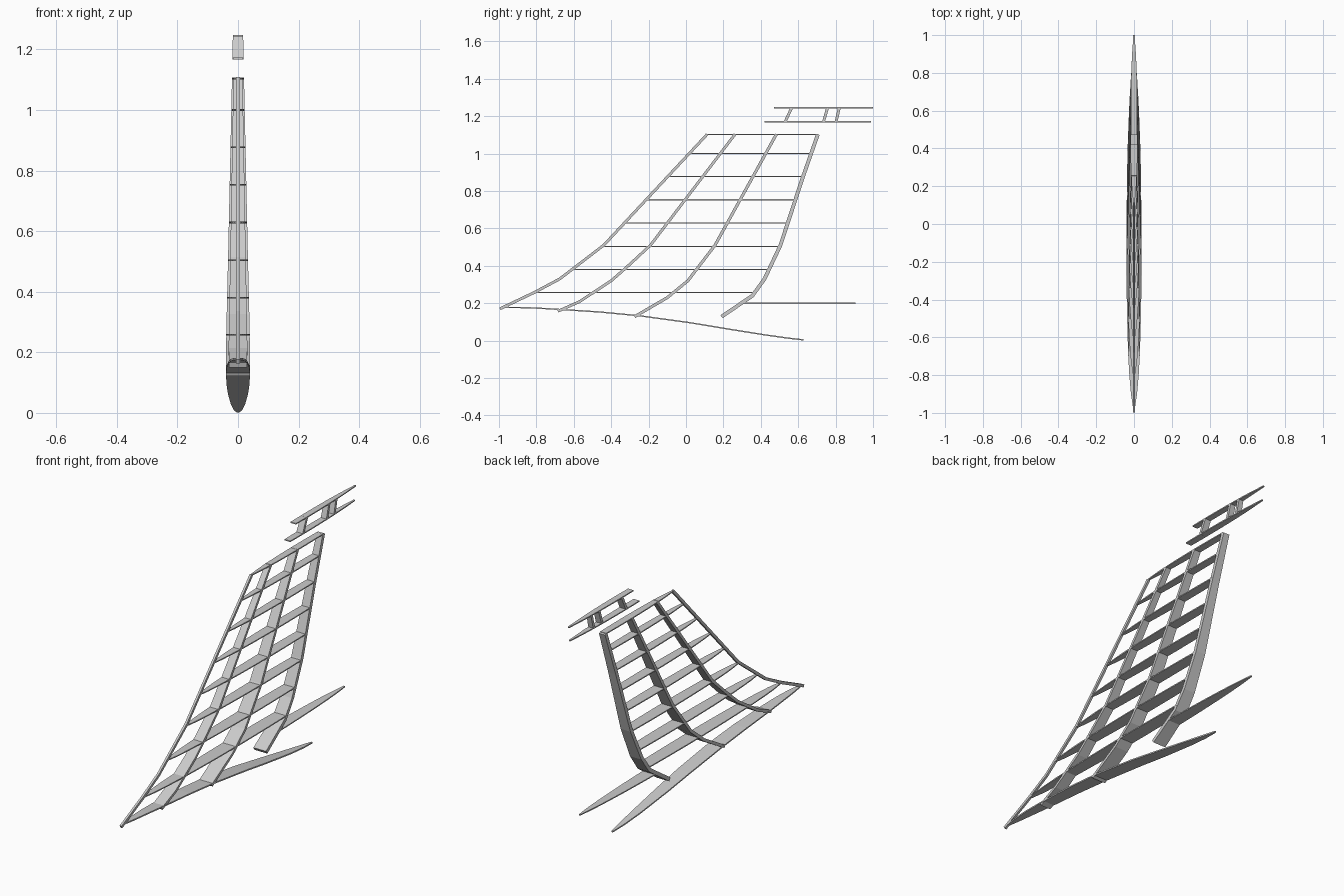
import bpy, bmesh
from mathutils import Vector

cube = bpy.data.objects.get("Cube")
if cube:
    bpy.data.objects.remove(cube, do_unlink=True)

grey = bpy.data.materials.new("light grey metal")
grey.use_nodes = True
COLOUR = (0.6, 0.6, 0.6, 1)
grey.diffuse_color = COLOUR
grey.node_tree.nodes["Principled BSDF"].inputs["Base Color"].default_value = COLOUR


def interp(points, x):
    """Piecewise linear lookup, held constant beyond both ends."""
    if x <= points[0][0]:
        return points[0][1]
    for (a, p), (b, q) in zip(points, points[1:]):
        if x <= b:
            return p + (q - p) * (x - a) / (b - a)
    return points[-1][1]


# Fin outline as (height, value): leading edge, trailing edge, half thickness
LEADING = [(0.17, -0.99), (0.258, -0.81), (0.33, -0.675), (0.51, -0.44), (1.105, 0.115), (1.25, 0.25)]
TRAILING = [(0.2, 0.905), (1.1, 0.98), (1.25, 1.0)]
THICKNESS = [(0.13, 0.040), (0.26, 0.039), (0.38, 0.036), (0.63, 0.030), (1.1, 0.020), (1.25, 0.017)]


def half_width(y, z, tail=None):
    """Symmetric aerofoil half width at a point of the fin."""
    front = interp(LEADING, z)
    back = tail or interp(TRAILING, z)
    t = min(max((y - front) / (back - front), 0), 1)
    return max(interp(THICKNESS, z) * 2.24 * t ** 0.55 * (1 - t) ** 0.62, 0.004)


def ribbon(name, path, thick, least=0.004, tail=None):
    """Flat strip across x that follows a path in the y-z plane."""
    bm = bmesh.new()
    pts = [Vector(p) for p in path]
    rings = []
    for i, p in enumerate(pts):
        along = (pts[min(i + 1, len(pts) - 1)] - pts[max(i - 1, 0)]).normalized()
        off = Vector((-along.y, along.x)) * thick / 2
        w = max(half_width(p.x, p.y, tail), least)
        corners = [(-w, p - off), (w, p - off), (w, p + off), (-w, p + off)]
        rings.append([bm.verts.new((x, q.x, q.y)) for x, q in corners])
    for a, b in zip(rings, rings[1:]):
        for k in range(4):
            n = (k + 1) % 4
            bm.faces.new((a[k], a[n], b[n], b[k]))
    bm.faces.new(rings[0][::-1])
    bm.faces.new(rings[-1])
    bmesh.ops.recalc_face_normals(bm, faces=bm.faces)
    mesh = bpy.data.meshes.new(name)
    bm.to_mesh(mesh)
    bm.free()
    mesh.materials.append(grey)
    obj = bpy.data.objects.new(name, mesh)
    bpy.context.collection.objects.link(obj)
    return obj


def rib(name, z, start, end):
    steps = 14
    path = [(start + (end - start) * i / steps, z) for i in range(steps + 1)]
    return ribbon(name, path, 0.006)


# Swept spars, front to back
leading = [(-0.995, 0.17), (-0.81, 0.258), (-0.675, 0.33), (-0.44, 0.51), (0.113, 1.103)]
second = [(-0.685, 0.157), (-0.57, 0.208), (-0.40, 0.32), (-0.32, 0.39), (-0.19, 0.51), (0.262, 1.103)]
third = [(-0.275, 0.128), (-0.10, 0.23), (0.01, 0.32), (0.155, 0.51), (0.483, 1.103)]
rear = [(0.19, 0.128), (0.355, 0.24), (0.42, 0.33), (0.505, 0.51), (0.62, 0.86), (0.705, 1.103)]
ribbon("leading_edge_spar", leading, 0.015, 0.006)
ribbon("front_spar", second, 0.015)
ribbon("middle_spar", third, 0.016)
ribbon("rear_spar", rear, 0.020)

# Horizontal ribs between the leading edge and the rear spar
rear_line = [(z, y) for y, z in rear]
for i, z in enumerate((0.258, 0.38, 0.504, 0.628, 0.753, 0.877, 1.0, 1.103)):
    rib(f"rib_{i + 1}", z, interp(LEADING, z), interp(rear_line, z))

# Rudder base rib and the curved root rib
rib("rudder_base_rib", 0.2, 0.30, 0.905)
root = [(-0.98, 0.178), (-0.9, 0.177), (-0.8, 0.174), (-0.68, 0.167), (-0.46, 0.153), (-0.25, 0.133),
        (0.02, 0.096), (0.2, 0.066), (0.42, 0.031), (0.54, 0.014), (0.628, 0.004)]
ribbon("root_rib", root, 0.007, tail=0.63)

# Separate tip section: two plates joined by three short posts
rib("tip_lower_rib", 1.17, 0.42, 0.99)
rib("tip_upper_rib", 1.245, 0.47, 1.0)
for i, (low, high) in enumerate(((0.53, 0.565), (0.735, 0.757), (0.802, 0.82))):
    ribbon(f"tip_post_{i + 1}", [(low, 1.17), (high, 1.245)], 0.015)
